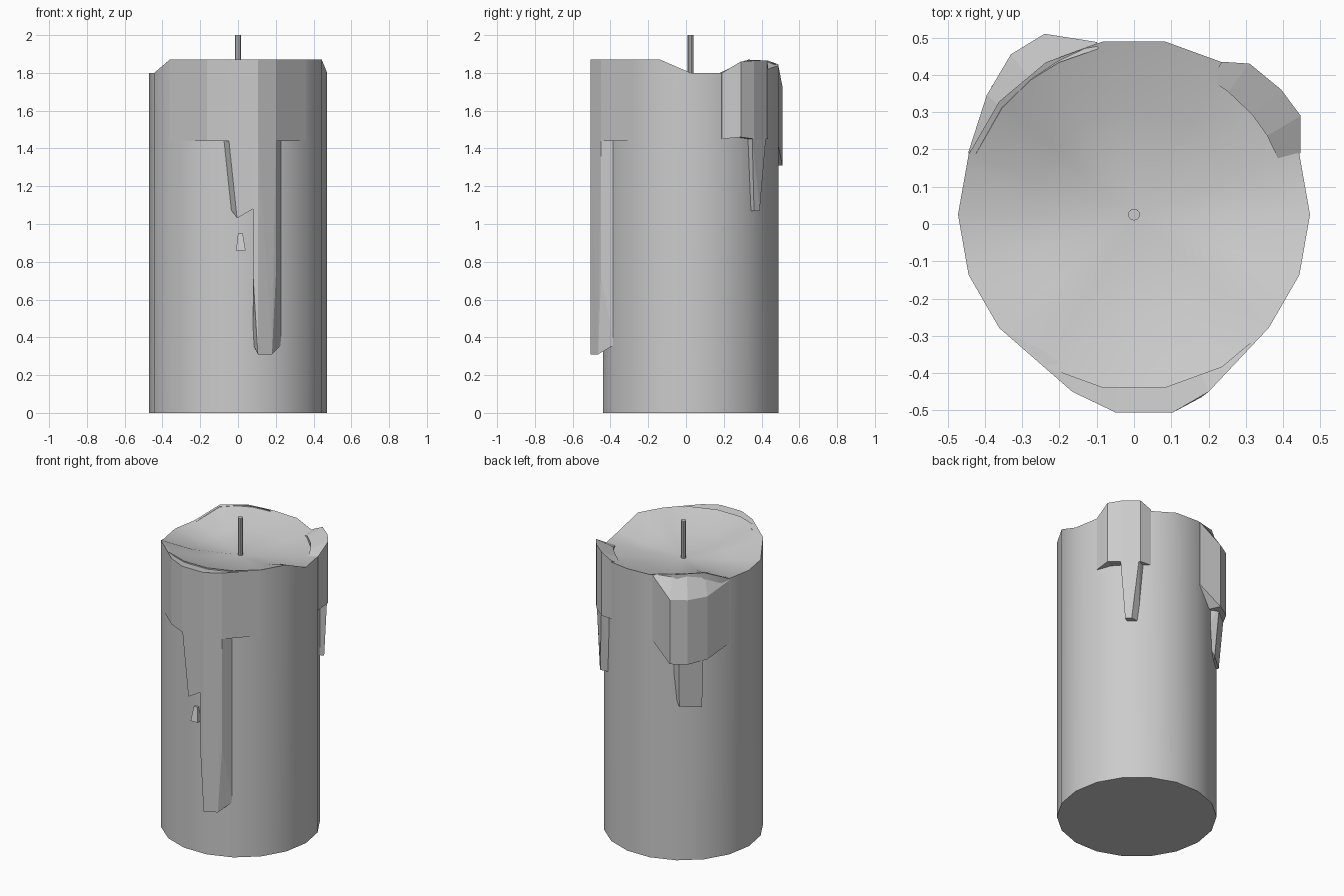
import bpy, bmesh, math

if "Cube" in bpy.data.objects:
    bpy.data.objects.remove(bpy.data.objects["Cube"])

CY = 0.025          # candle axis sits slightly behind the origin
SIDES = 18


def finish(name, bm, smooth=False):
    bmesh.ops.recalc_face_normals(bm, faces=bm.faces)
    mesh = bpy.data.meshes.new(name)
    bm.to_mesh(mesh)
    bm.free()
    ob = bpy.data.objects.new(name, mesh)
    bpy.context.collection.objects.link(ob)
    if smooth:
        bpy.context.view_layer.objects.active = ob
        ob.select_set(True)
        bpy.ops.object.shade_smooth_by_angle(angle=math.radians(30))
        ob.select_set(False)
    return ob


def hull(name, points):
    """Convex lump of wax through the given points."""
    bm = bmesh.new()
    for p in points:
        bm.verts.new(p)
    bmesh.ops.convex_hull(bm, input=bm.verts[:])
    return finish(name, bm)


def wax_sheet(name, columns, r_in):
    """Curved sheet: each column is x, y, outer top, inner top, bottom."""
    bm = bmesh.new()
    loops = []
    for x, y, top, top_in, bottom in columns:
        k = r_in / math.hypot(x, y - CY)
        xi, yi = x * k, CY + (y - CY) * k
        loops.append([bm.verts.new(p) for p in
                      ((x, y, bottom), (x, y, top), (xi, yi, top_in), (xi, yi, bottom))])
    for a, b in zip(loops, loops[1:]):
        for i in range(4):
            j = (i + 1) % 4
            bm.faces.new((a[i], a[j], b[j], b[i]))
    bm.faces.new(loops[0])
    bm.faces.new(loops[-1])
    return finish(name, bm)


# candle body with an uneven rim and a melted bowl
rim = [1.80, 1.80, 1.80, 1.82, 1.84, 1.845, 1.865, 1.87, 1.80, 1.80, 1.80] + [1.87] * 7
bowl = 1.755
bm = bmesh.new()


def ring(r, heights):
    return [bm.verts.new((r * math.cos(math.tau * i / SIDES),
                          CY + r * math.sin(math.tau * i / SIDES), z))
            for i, z in enumerate(heights)]


rings = [ring(0.472, [0] * SIDES), ring(0.472, rim),
         ring(0.28, [bowl + (z - bowl) * 0.4 for z in rim])]
for lo, hi in zip(rings, rings[1:]):
    for i in range(SIDES):
        j = (i + 1) % SIDES
        bm.faces.new((lo[i], lo[j], hi[j], hi[i]))
bm.faces.new(rings[0])
centre = bm.verts.new((0, CY, bowl))
for i in range(SIDES):
    bm.faces.new((rings[2][i], rings[2][(i + 1) % SIDES], centre))
finish("candle_body", bm, True)

# wick
bpy.ops.mesh.primitive_cylinder_add(vertices=10, radius=0.016, depth=0.27,
                                    location=(0, CY, 1.865))
bpy.context.object.name = "wick"

# front drip: wide sheet, short tongue, long tongue and a loose bead
front = [(-.36, -.28), (-.165, -.45), (-.05, -.505), (.105, -.505), (.2, -.45), (.36, -.28)]
wax_sheet("front_drip", [(x, y, 1.87, 1.86, 1.44) for x, y in front], 0.455)
hull("front_short_tongue", [
    (-.08, -.43, 1.46), (-.05, -.504, 1.46), (.1, -.504, 1.46), (.1, -.43, 1.46),
    (-.04, -.43, 1.08), (-.005, -.504, 1.03), (.08, -.504, 1.08), (.08, -.43, 1.08)])
hull("front_long_tongue", [
    (x, y, z) for z in (1.46, .72)
    for x, y in ((.08, -.42), (.08, -.504), (.105, -.505), (.2, -.45), (.23, -.38))] + [
    (.08, -.42, .36), (.105, -.505, .31), (.18, -.465, .31), (.23, -.38, .36)])
hull("front_bead", [
    (0, -.43, .95), (.025, -.43, .95), (0, -.455, .95), (.025, -.455, .95),
    (-.01, -.43, .86), (.04, -.43, .86), (-.01, -.475, .86), (.04, -.475, .86)])

# back left drip spilling over the rim
wax_sheet("back_left_drip", [
    (-.10, .488, 1.845, 1.845, 1.42), (-.24, .51, 1.73, 1.865, 1.31),
    (-.33, .455, 1.73, 1.865, 1.31), (-.395, .345, 1.73, 1.865, 1.32),
    (-.445, .19, 1.79, 1.80, 1.38)], 0.455)


def polar(r, deg, z):
    a = math.radians(deg)
    return (r * math.cos(a), CY + r * math.sin(a), z)


hull("back_left_tongue", [polar(r, d, z) for r, d, z in (
    (.44, 115, 1.36), (.515, 122, 1.36), (.515, 138, 1.36), (.44, 140, 1.36),
    (.44, 115, 1.12), (.485, 122, 1.01), (.485, 138, 1.0), (.44, 139, 1.0))])

# back right drip standing above the rim
wax_sheet("back_right_drip", [
    (.446, .19, 1.80, 1.79, 1.45), (.447, .29, 1.86, 1.81, 1.46),
    (.395, .36, 1.865, 1.82, 1.45), (.31, .43, 1.865, 1.82, 1.45),
    (.235, .435, 1.83, 1.80, 1.45)], 0.415)
hull("back_right_tongue", [
    (.32, .30, 1.48), (.40, .35, 1.48), (.315, .425, 1.48), (.25, .40, 1.48),
    (.32, .33, 1.07), (.37, .36, 1.07), (.345, .39, 1.07), (.28, .38, 1.07)])
